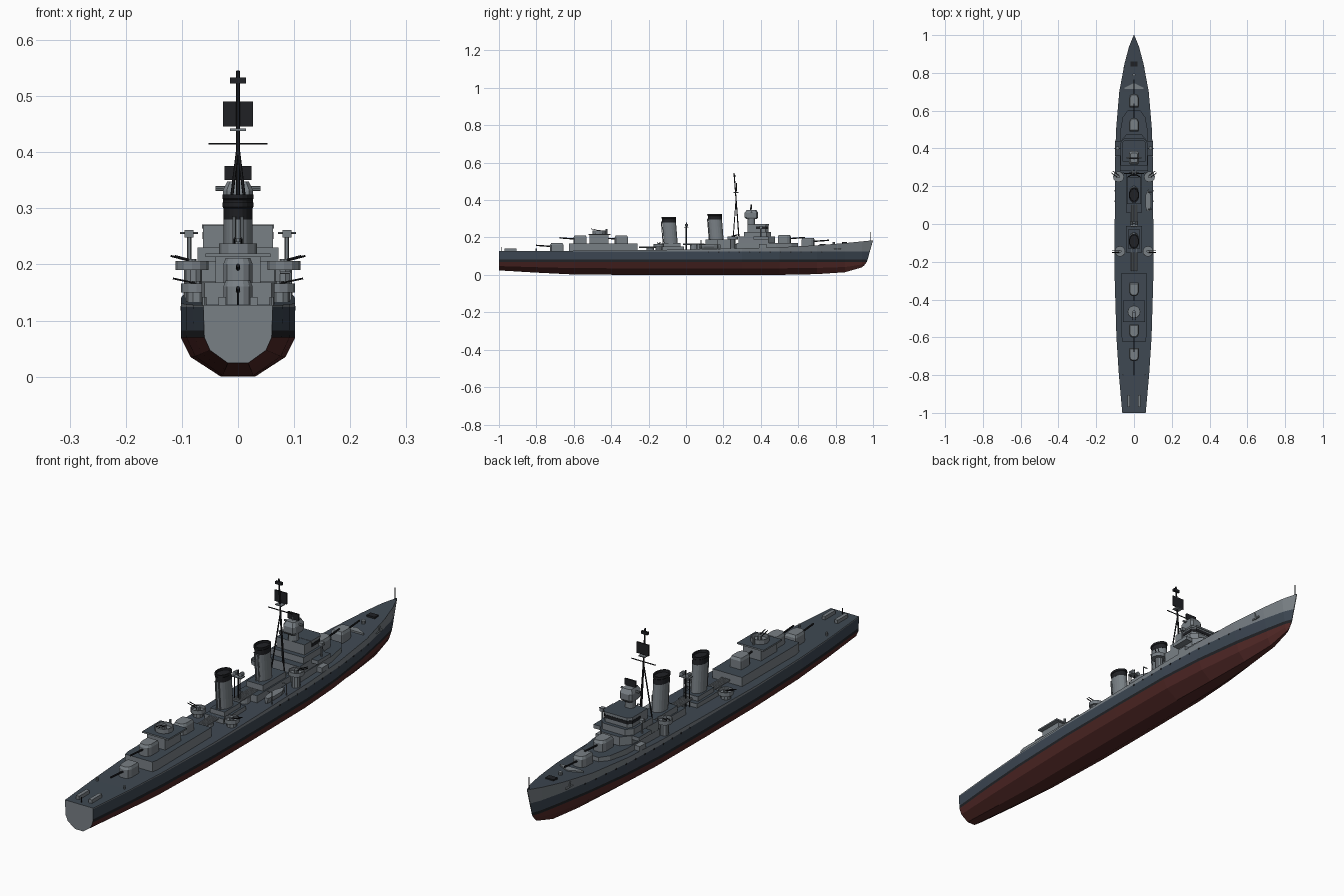
import bpy, bmesh, math
from mathutils import Vector

if "Cube" in bpy.data.objects:
    bpy.data.objects.remove(bpy.data.objects["Cube"])

def mat(name, *c):
    m = bpy.data.materials.new(name)
    m.diffuse_color = (*c, 1)
    m.use_nodes = True
    m.node_tree.nodes["Principled BSDF"].inputs["Base Color"].default_value = m.diffuse_color
    return m

GREY = mat("light_grey", .19, .215, .235)
DECK = mat("deck_blue", .05, .066, .085)
NAVY = mat("navy", .045, .062, .085)
BLACK = mat("black", .014, .015, .018)
RED = mat("red", .085, .022, .02)
MATS = [GREY, DECK, NAVY, BLACK, RED]

def finish(name, bm):
    bmesh.ops.recalc_face_normals(bm, faces=bm.faces)
    me = bpy.data.meshes.new(name)
    bm.to_mesh(me)
    bm.free()
    for m in MATS:
        me.materials.append(m)
    ob = bpy.data.objects.new(name, me)
    bpy.context.collection.objects.link(ob)
    return ob

def loft(name, rings, m=0, top=None):
    bm = bmesh.new()
    vs = [[bm.verts.new(p) for p in r] for r in rings]
    n = len(vs[0])
    for a, b in zip(vs, vs[1:]):
        for i in range(n):
            bm.faces.new((a[i], a[(i+1) % n], b[(i+1) % n], b[i])).material_index = m
    bm.faces.new(vs[0]).material_index = m
    bm.faces.new(vs[-1]).material_index = m if top is None else top
    return finish(name, bm)

def house(name, half, z0, z1, m=0, top=1):
    """Prism from a half plan outline (x > 0), mirrored across x = 0."""
    pts = half + [(-x, y) for x, y in reversed(half)]
    return loft(name, [[(x, y, z) for x, y in pts] for z in (z0, z1)], m, top)

def box(name, x, y0, y1, z0, z1, w, m=0, top=None):
    q = [(x-w, y0), (x+w, y0), (x+w, y1), (x-w, y1)]
    return loft(name, [[(a, b, z) for a, b in q] for z in (z0, z1)], m, top)

def rod(name, p, q, r, n=6, m=0):
    p, q = Vector(p), Vector(q)
    rot = (q-p).to_track_quat('Z', 'Y')
    ring = [rot @ Vector((r*math.cos(t), r*math.sin(t), 0))
            for t in (2*math.pi*i/n for i in range(n))]
    return loft(name, [[c+v for v in ring] for c in (p, q)], m)

# Hull: y, deck half width, waterline half width, keel z, deck z
stations = [(-1, .062, .06, .024, .128), (-.8, .08, .078, .012, .128), (-.6, .093, .092, .002, .129),
            (-.3, .102, .102, 0, .131), (0, .102, .102, 0, .136), (.3, .101, .099, 0, .142),
            (.5, .095, .084, 0, .148), (.7, .078, .057, .004, .158), (.85, .05, .03, .014, .17),
            (.94, .026, .012, .04, .179), (1, .0015, .001, .05, .185)]

def section(y, d, w, k, top):
    rows = [(.3*w, k), (.83*w, k+(.07-k)*.5)]
    rows += [(w+(d-w)*(z-.07)/(top-.07), z) for z in (.07, .082, .124, top)]
    rake = [-.048, -.04, -.033, -.029, -.018, 0] if y == 1 else [0]*6
    return [(x, y+s, z) for (x, z), s in zip(rows, rake)]

bm = bmesh.new()
hull = []
for s in stations:
    r = section(*s)
    hull.append([bm.verts.new(p) for p in r] + [bm.verts.new((-x, y, z)) for x, y, z in reversed(r)])
bands = [4, 4, 3, 2, 0, 1, 0, 2, 3, 4, 4, 4]
for a, b in zip(hull, hull[1:]):
    for i in range(12):
        j = (i+1) % 12
        bm.faces.new((a[i], a[j], b[j], b[i])).material_index = bands[i]
bm.faces.new(hull[0])
bm.faces.new(hull[-1])
finish("hull", bm)

def side_x(y, z):
    for a, b in zip(stations, stations[1:]):
        if a[0] <= y <= b[0]:
            s = [u+(v-u)*(y-a[0])/(b[0]-a[0]) for u, v in zip(a, b)]
            return s[2]+(s[1]-s[2])*(z-.07)/(s[4]-.07)

# Portholes and anchors
for s in (-1, 1):
    for i in range(12):
        y = .12+.055*i
        x = side_x(y, .122)
        rod("porthole", (s*(x-.004), y, .122), (s*(x+.001), y, .122), .004, 8, 3)
    x = side_x(.81, .145)
    rod("anchor_shank", (s*x, .81, .135), (s*(x+.004), .81, .16), .003)
    rod("anchor_arms", (s*x, .79, .138), (s*x, .83, .138), .004)

# Gun turrets: y, base z, direction, each with a chamfered front and top
for y, z, d in [(.652, .155, 1), (.525, .17, 1), (-.345, .168, -1), (-.565, .168, -1), (-.69, .128, -1)]:
    def plan(k, h):
        half = [(.024, -.034), (.026, -.028), (.026, .016), (.02, .03), (.01, .036)]
        pts = half+[(-a, b) for a, b in reversed(half)]
        return [(a*k, y+d*b*k, z+h) for a, b in pts]
    loft("gun_turret", [plan(1, 0), plan(1, .033), plan(.84, .043)])
    rod("gun_barrel", (0, y+d*.03, z+.024), (0, y+d*.112, z+.03), .0035, 8, 3)

# Forward deckhouse and bridge
house("forward_deckhouse", [(.035, .60), (.06, .565), (.075, .48), (.075, .27)], .13, .17)
house("bridge_lower", [(.04, .475), (.07, .44), (.075, .28)], .17, .205)
house("bridge_middle", [(.05, .455), (.072, .43), (.072, .31)], .205, .23)
house("bridge_house", [(.048, .44), (.062, .425), (.062, .33)], .23, .27)
house("bridge_windows", [(.049, .4415), (.0632, .4265), (.0632, .375)], .245, .258, 3, 3)
house("bridge_roof_ledge", [(.05, .444), (.064, .428), (.064, .37)], .264, .271)

# Gun director with rangefinder and radar
rod("director_pedestal", (0, .35, .265), (0, .35, .305), .02, 12)
def dplan(k, z):
    half = [(.02*k, .35-.036*k), (.027*k, .35-.025*k), (.027*k, .35+.028*k), (.018*k, .35+.036*k)]
    return [(x, y, z) for x, y in half + [(-a, b) for a, b in reversed(half)]]
loft("gun_director", [dplan(.8, .298), dplan(1, .308), dplan(1, .332), dplan(.7, .348)])
rod("rangefinder", (-.04, .35, .335), (.04, .35, .335), .0045, 8)
rod("director_radar_post", (0, .345, .34), (0, .345, .36), .004)
box("director_radar", 0, .345, .352, .35, .375, .024, 3)

# Tripod mast with radar
rod("mast", (0, .283, .2), (0, .257, .545), .0035, 6, 3)
for s in (-1, 1):
    rod("mast_leg", (s*.03, .25, .17), (0, .268, .41), .0028, 6, 3)
rod("yardarm", (-.053, .267, .415), (.053, .267, .415), .002, 6, 3)
box("radar_platform", 0, .254, .28, .438, .442, .014)
box("search_radar", 0, .268, .273, .446, .49, .027, 3)
box("mast_top_antenna", 0, .254, .264, .522, .533, .014, 3)

# Funnels, raked, with dark caps
def oval(y, z, k=1):
    return [(.0255*k*math.cos(t), y-(z-.15)*.08+.037*k*math.sin(t), z)
            for t in (2*math.pi*i/20 for i in range(20))]
for y, z0, z1 in [(.167, .18, .325), (-.08, .165, .31)]:
    loft("funnel", [oval(y, z0), oval(y, z1-.03)])
    loft("funnel_cap", [oval(y, z1-.03, 1.01), oval(y, z1-.01, 1.01), oval(y, z1-.008, 1.07),
                        oval(y, z1, 1.07), oval(y, z1, .88), oval(y, z1-.008, .86)], 3)
    for s in (-1, 1):
        rod("steam_pipe", (s*.007, y-.042, z0), (s*.007, y-.052, z1-.025), .003)
house("funnel_base_forward", [(.042, .06), (.042, .27)], .13, .165)
house("funnel_base_forward_upper", [(.036, .105), (.036, .25)], .165, .188)
house("funnel_base_aft", [(.042, -.15), (.042, -.01)], .13, .152)
house("funnel_base_aft_upper", [(.032, -.13), (.032, -.03)], .152, .17)

# Torpedo tube banks
for y0, y1, z in [(-.015, .1, .158), (-.25, -.13, .142)]:
    rod("torpedo_turntable", (0, (y0+y1)/2, .13), (0, (y0+y1)/2, z+.002), .02, 12)
    for i in range(5):
        x = (i-2)*.0075
        rod("torpedo_tube", (x, y0, z+.006), (x, y1, z+.006), .0042, 8)

# Searchlight tower between the funnels
rod("searchlight_post", (0, .003, .13), (0, .003, .28), .003, 6, 3)
for s in (-1, 1):
    rod("searchlight_leg", (s*.012, -.004, .13), (s*.012, -.004, .255), .0022, 6, 3)
    rod("searchlight", (s*.013, -.006, .265), (s*.013, .012, .265), .008, 10)
box("searchlight_platform", 0, -.012, .014, .253, .257, .022)

# Open round gun tubs with twin guns
def tub(x, y, z, r, h, ox, oy):
    def ring(k, dz):
        return [(x+r*k*math.cos(t), y+r*k*math.sin(t), z+dz)
                for t in (2*math.pi*i/12 for i in range(12))]
    loft("gun_tub", [ring(1, 0), ring(1, h), ring(.9, h), ring(.9, .004)])
    rod("tub_mount", (x, y, z), (x, y, z+h+.004), .008, 8)
    for k in (-.006, .006):
        p = Vector((x-oy*k, y+ox*k, z+h))
        rod("tub_gun", p, p+Vector((ox*.042, oy*.042, .009)), .0018, 6, 3)

for s in (-1, 1):
    tub(s*.082, .25, .19, .029, .016, s*.8, .6)
    rod("tub_support_forward", (s*.08, .25, .13), (s*.08, .25, .191), .016, 10)
    tub(s*.074, -.145, .15, .028, .016, s, 0)
    rod("tub_support_aft", (s*.074, -.145, .13), (s*.074, -.145, .152), .019, 10)
    # Bridge wing platforms with sights
    box("bridge_wing", s*.083, .36, .44, .19, .205, .017, 0, 1)
    rod("sight_post", (s*.087, .4, .2), (s*.087, .4, .25), .004)
    box("sight_head", s*.087, .393, .41, .248, .261, .008)
    rod("sight_arms", (s*.071, .4, .256), (s*.103, .4, .256), .002)
    box("deck_locker", s*.085, .39, .43, .14, .165, .012)
    # Davits, depth charge racks and bollards
    rod("bollard", (s*.06, -.8, .127), (s*.06, -.8, .142), .004, 8)
    box("depth_charge_rack", s*.028, -.97, -.905, .127, .142, .007)

# Ship's boat on its cradle
loft("boat", [[(.075+a*w, y+.125, z) for a, y in
     [(-.5, -.055), (.5, -.055), (1, -.03), (1, .025), (0, .06), (-1, .025), (-1, -.03)]]
     for w, z in ((.006, .14), (.014, .152), (.015, .162))])
for y in (.08, .17):
    rod("davit", (.094, y, .135), (.094, y, .185), .0022)
    rod("davit_arm", (.094, y, .185), (.075, y, .185), .0022)

# Aft deckhouse with raised gun platform
house("aft_deckhouse", [(.06, -.625), (.065, -.6), (.065, -.26)], .127, .168)
house("aft_platform_base", [(.04, -.515), (.04, -.415)], .168, .213)
house("aft_platform", [(.058, -.52), (.058, -.405)], .213, .219)
tub(0, -.465, .219, .034, .018, 0, -1)
rod("aft_sight_post", (0, -.425, .219), (0, -.425, .246), .005)

# Foredeck fittings
box("foredeck_hatch", 0, .835, .86, .165, .176, .018, 3)
rod("capstan", (0, .79, .16), (0, .79, .177), .008, 10)
house("breakwater", [(.05, .715), (.052, .72), (.004, .745)], .155, .166, 0, 0)
rod("jackstaff", (0, .988, .183), (0, .988, .23), .0015, 6, 3)
rod("stern_staff", (0, -.985, .127), (0, -.985, .15), .0015, 6, 3)
